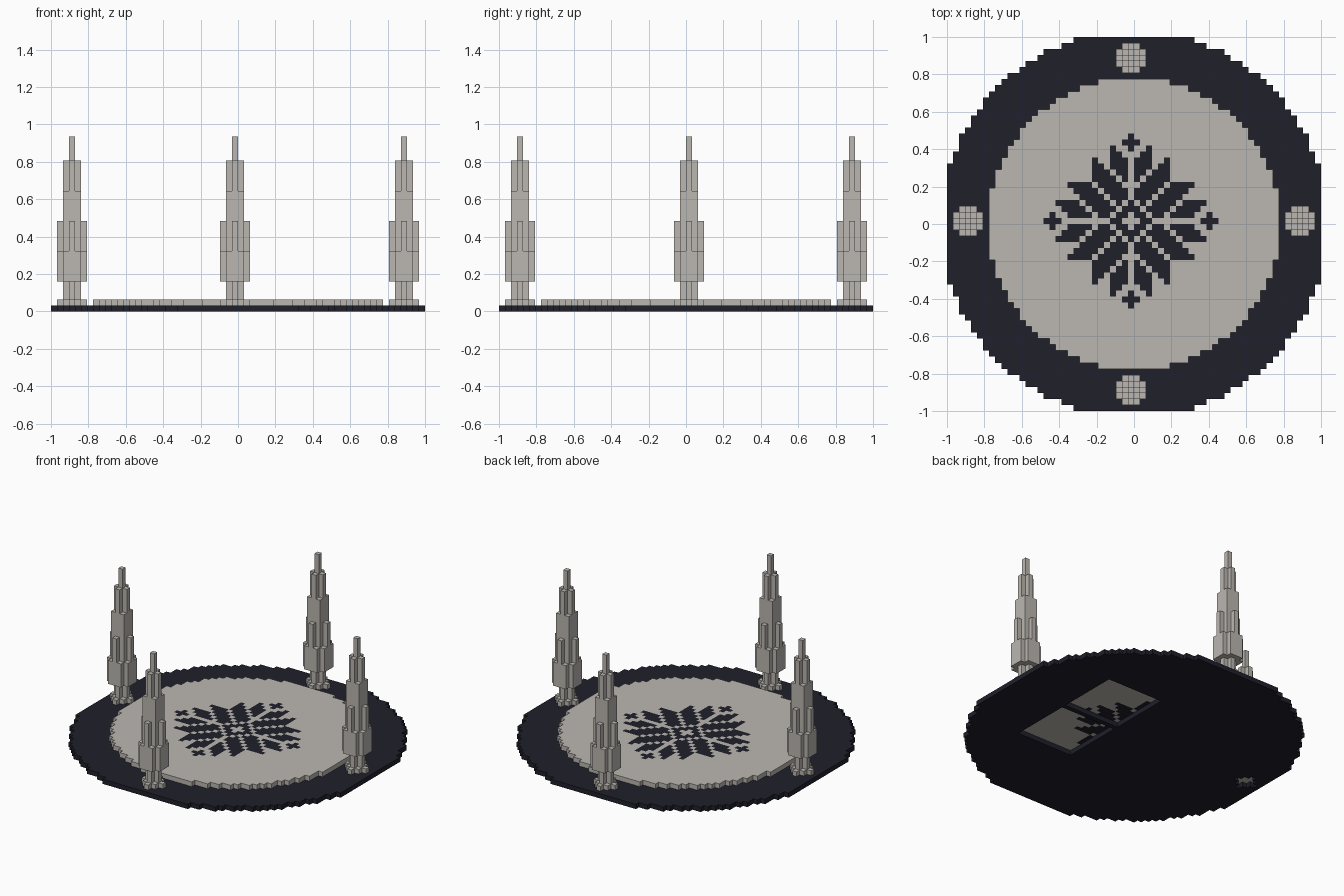
import bpy
import bmesh
from math import hypot
from mathutils import Vector

if "Cube" in bpy.data.objects:
    bpy.data.objects.remove(bpy.data.objects["Cube"], do_unlink=True)

HALF = 31              # half the floor width in blocks
S = 1 / HALF           # block size
CX, CY = -1, 0         # middle block of the ornament
DARK, STONE = 0, 1


def make_material(name, rgb):
    mat = bpy.data.materials.new(name)
    mat.use_nodes = True
    mat.diffuse_color = (*rgb, 1)
    for node in mat.node_tree.nodes:
        if node.type == 'BSDF_PRINCIPLED':
            node.inputs["Base Color"].default_value = (*rgb, 1)
    return mat


MATERIALS = [make_material("midnight_blue", (0.014, 0.014, 0.024)),
             make_material("pale_stone", (0.50, 0.475, 0.44))]


def build_blocks(name, blocks):
    """Mesh the outer faces of a {(i, j, k): material} dictionary of blocks."""
    bm = bmesh.new()
    corners = {}

    def vert(p):
        key = tuple(round(c) for c in p)
        if key not in corners:
            corners[key] = bm.verts.new(Vector(key) * S)
        return corners[key]

    for cell, mat in blocks.items():
        middle = Vector(cell) + Vector((0.5, 0.5, 0.5))
        for axis in range(3):
            for sign in (-1, 1):
                n = Vector((0, 0, 0))
                n[axis] = sign
                if tuple(round(c + d) for c, d in zip(cell, n)) in blocks:
                    continue
                a = Vector((0, 0, 0))
                a[(axis + 1) % 3] = 0.5
                b = n.cross(a)
                m = middle + n * 0.5
                face = bm.faces.new([vert(m + p) for p in (-a - b, a - b, a + b, b - a)])
                face.material_index = mat
    mesh = bpy.data.meshes.new(name)
    bm.to_mesh(mesh)
    bm.free()
    for m in MATERIALS:
        mesh.materials.append(m)
    obj = bpy.data.objects.new(name, mesh)
    bpy.context.collection.objects.link(obj)
    return obj


def disc(radius):
    return [(i, j) for i in range(-HALF, HALF) for j in range(-HALF, HALF)
            if hypot(i + 0.5, j + 0.5) < radius]


def is_ornament(i, j):
    """Eight-petal star with a small cross at each tip."""
    u, v = sorted((abs(i - CX), abs(j - CY)))
    if u + abs(v - 13) <= 1:                    # tip crosses
        return True
    if 2 <= u + v <= 3:                         # middle diamond
        return True
    if u == 0 or u + v < 5:
        return False
    outer = u <= 3 and u + 6 <= v <= u + 9
    inner = u <= 6 and u + 1 <= v <= u + 4
    return outer or inner


# Tower cross-sections, as tests on the offset from the tower axis
def pole(u, v):
    return u + v == 0


def plus(u, v):
    return u + v <= 1


def square(u, v):
    return max(u, v) <= 1


def armed(u, v):
    return square(u, v) or (u + v == 2 and u * v == 0)


def rounded(u, v):
    return max(u, v) <= 2 and u + v <= 3


def section(test):
    return [(i, j) for i in range(-2, 3) for j in range(-2, 3) if test(abs(i), abs(j))]


# Section and the layers it fills, from the foot up
TOWER = [(armed, 1, 2), (plus, 2, 5), (rounded, 5, 10), (armed, 10, 15),
         (square, 15, 20), (plus, 20, 25), (pole, 25, 29)]
PLACES = {"right_tower": (-28, CY), "left_tower": (27, CY),
          "front_tower": (CX, -28), "back_tower": (CX, 27)}

# Dark floor, open underneath at two square recesses and one tower foot
rx, ry = PLACES["right_tower"]
foot = {(rx + i, ry + j) for i, j in section(armed)}


def is_recess(i, j):
    return 5 <= i < 18 and 1 <= abs(j - CY) <= 13


floor = {(i, j, 0): DARK for i, j in disc(32)
         if not is_recess(i, j) and (i, j) not in foot}
build_blocks("floor", floor)

# Raised stone platform with the inlaid star
platform = {(i, j, 1): DARK if is_ornament(i, j) else STONE for i, j in disc(24.3)}
build_blocks("platform", platform)

# Four towers
for name, (x, y) in PLACES.items():
    blocks = {(x + i, y + j, k): STONE
              for test, low, high in TOWER
              for i, j in section(test)
              for k in range(low, high)}
    build_blocks(name, blocks)
